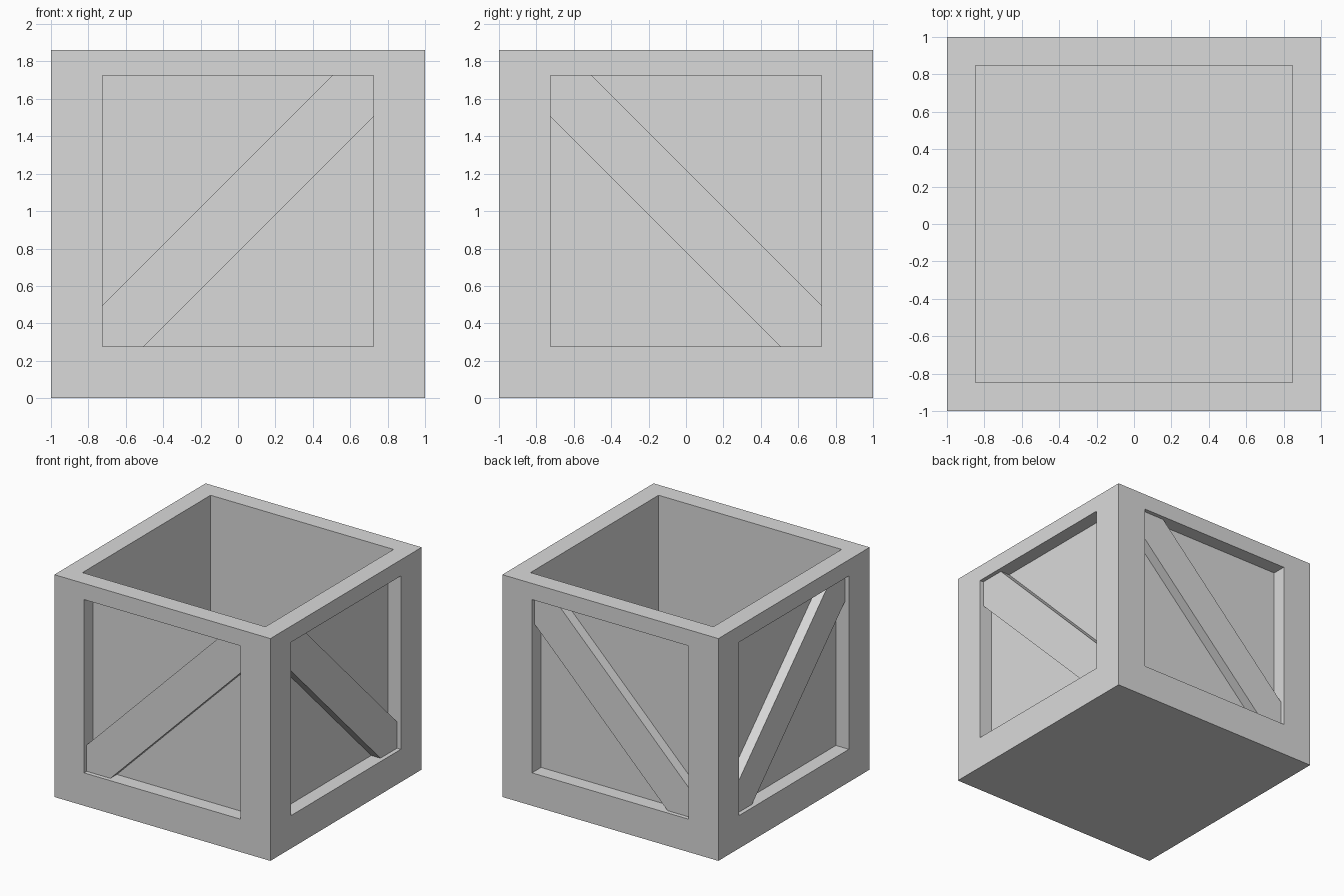
import bpy, bmesh, math
from mathutils import Matrix

cube = bpy.data.objects.get("Cube")
if cube:
    bpy.data.objects.remove(cube, do_unlink=True)

grey = bpy.data.materials.new("plain grey")
grey.use_nodes = True
colour = (0.7, 0.7, 0.7, 1)
grey.diffuse_color = colour
grey.node_tree.nodes["Principled BSDF"].inputs["Base Color"].default_value = colour

HEIGHT = 1.86     # rim of the open box
WALL = 0.153      # wall and floor thickness
BORDER = 0.275    # frame around each side panel
RECESS = 0.12     # depth of the side panels
BRACE_SET = 0.035 # brace face behind the frame face


def add_object(name, bm):
    bmesh.ops.recalc_face_normals(bm, faces=bm.faces)
    mesh = bpy.data.meshes.new(name)
    bm.to_mesh(mesh)
    bm.free()
    mesh.materials.append(grey)
    obj = bpy.data.objects.new(name, mesh)
    bpy.context.collection.objects.link(obj)
    return obj


def sink(bm, faces, border, offset):
    """Inset each face, then push it straight in."""
    bmesh.ops.inset_individual(bm, faces=faces, thickness=border, use_even_offset=True)
    for face in faces:
        normal = face.normal.copy()
        new = bmesh.ops.extrude_discrete_faces(bm, faces=[face])["faces"]
        verts = list({v for f in new for v in f.verts})
        bmesh.ops.translate(bm, verts=verts, vec=-normal * offset)


# Crate body: framed side panels and an open cavity
bm = bmesh.new()
bmesh.ops.create_cube(bm, size=2, matrix=Matrix.Translation((0, 0, 1)))
bm.normal_update()
sides = [f for f in bm.faces if abs(f.normal.z) < 0.5]
top = [f for f in bm.faces if f.normal.z > 0.5]
sink(bm, sides, BORDER, RECESS)
sink(bm, top, WALL, 2 - WALL)
for v in bm.verts:
    v.co.z = min(v.co.z, HEIGHT)
add_object("crate_body", bm)


# Diagonal braces: one per axis, mirrored to the opposite side
def add_brace(name, angle, axis):
    e, k = 1 - BORDER, 0.505
    outline = [(-e, -k), (-e, -e), (-k, -e), (e, k), (e, e), (k, e)]
    bm = bmesh.new()
    front = -1 + BRACE_SET
    face = bm.faces.new([bm.verts.new((x, front, z + 1)) for x, z in outline])
    new = bmesh.ops.extrude_face_region(bm, geom=[face])["geom"]
    verts = [g for g in new if isinstance(g, bmesh.types.BMVert)]
    bmesh.ops.translate(bm, verts=verts, vec=(0, RECESS - BRACE_SET + 0.01, 0))
    bm.transform(Matrix.Rotation(math.radians(angle), 4, "Z"))
    obj = add_object(name, bm)
    mirror = obj.modifiers.new("opposite side", "MIRROR")
    mirror.use_axis = [i == axis for i in range(3)]


add_brace("front_and_back_braces", 0, 1)
add_brace("side_braces", -90, 0)
